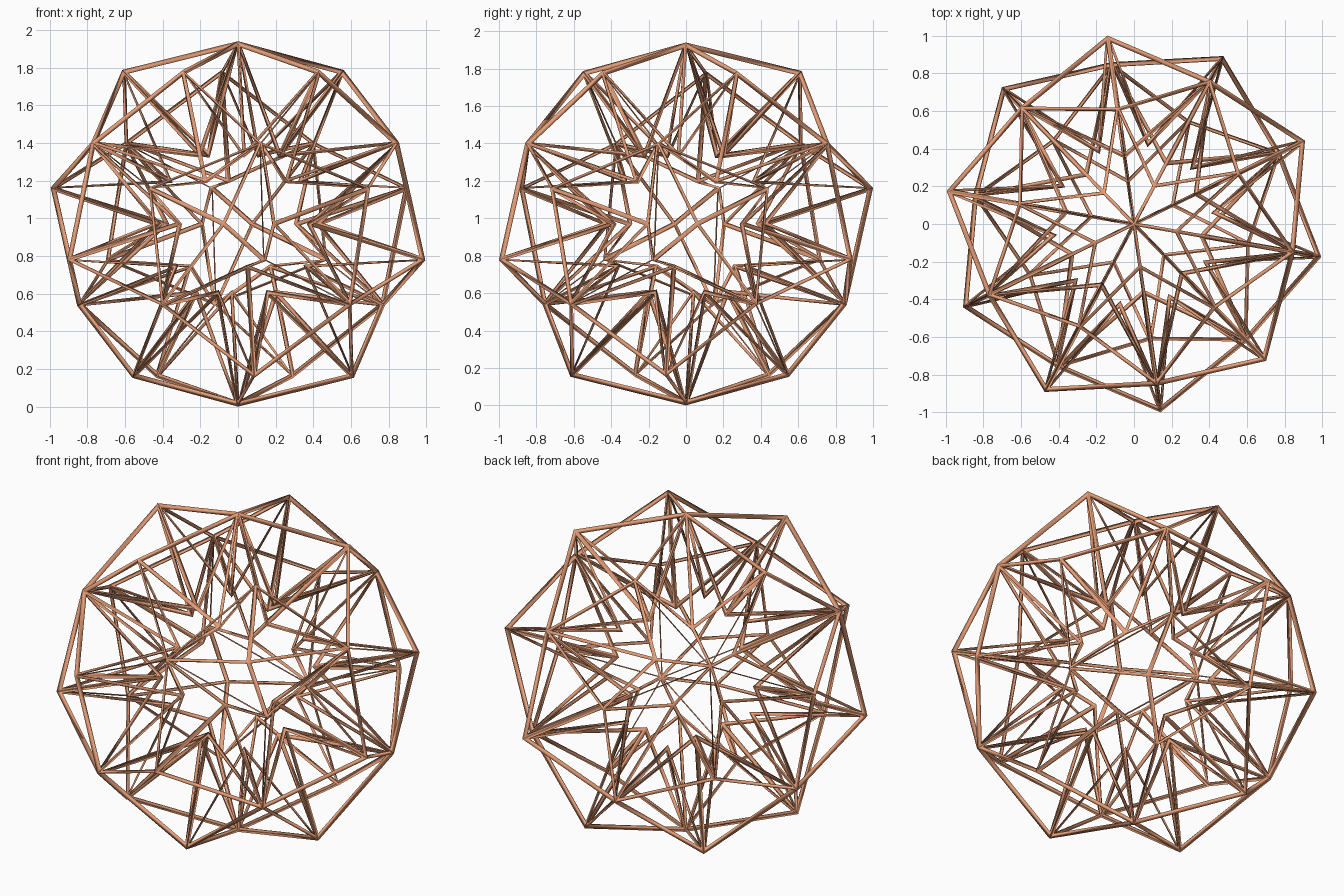
import bpy, bmesh, math
from mathutils import Vector
from itertools import combinations

if "Cube" in bpy.data.objects:
    bpy.data.objects.remove(bpy.data.objects["Cube"])

STRUT = 0.028
R_TIP5, R_TIP3, R_PIT = 0.956, 1.0143, 0.427   # 5-fold tips, 3-fold tips, pits
CENTRE = Vector((0, 0, R_TIP5 + STRUT / 2))

# Icosahedral directions, one pointing straight up
dirs = [Vector((0, 0, 1)), Vector((0, 0, -1))]
s = 1 / math.sqrt(5)
for k in range(5):
    for start, z in ((62, s), (98, -s)):
        a = math.radians(start + 72 * k)
        dirs.append(Vector((2 * s * math.cos(a), 2 * s * math.sin(a), z)))


def near(i, j):
    return dirs[i].dot(dirs[j]) > 0.3


bm = bmesh.new()


def add(direction, radius):
    return bm.verts.new(CENTRE + direction.normalized() * radius)


tips5 = [add(d, R_TIP5) for d in dirs]
tips3 = {t: add(sum((dirs[i] for i in t), Vector()), R_TIP3)
         for t in combinations(range(12), 3)
         if all(near(i, j) for i, j in combinations(t, 2))}

# Each rhombus between two 5-fold and two 3-fold tips sinks into a four-sided pit
for i, j in combinations(range(12), 2):
    if near(i, j):
        pit = add(dirs[i] + dirs[j], R_PIT)
        for t, tip3 in tips3.items():
            if i in t and j in t:
                for k in (i, j):
                    f = bm.faces.new((pit, tips5[k], tip3))
                    f.smooth = True
                    f.normal_update()
                    if f.normal.dot(f.calc_center_median() - CENTRE) < 0:
                        f.normal_flip()

mesh = bpy.data.meshes.new("star_lattice")
bm.to_mesh(mesh)
bm.free()
lattice = bpy.data.objects.new("star_lattice", mesh)
bpy.context.collection.objects.link(lattice)

copper = bpy.data.materials.new("copper")
copper.diffuse_color = (0.8, 0.35, 0.19, 1)
copper.use_nodes = True
copper.node_tree.nodes["Principled BSDF"].inputs["Base Color"].default_value = copper.diffuse_color
mesh.materials.append(copper)

# Smooth-shaded struts along every edge
wire = lattice.modifiers.new("struts", 'WIREFRAME')
wire.thickness = STRUT
wire.offset = 0
wire.use_even_offset = True
wire.use_replace = True
